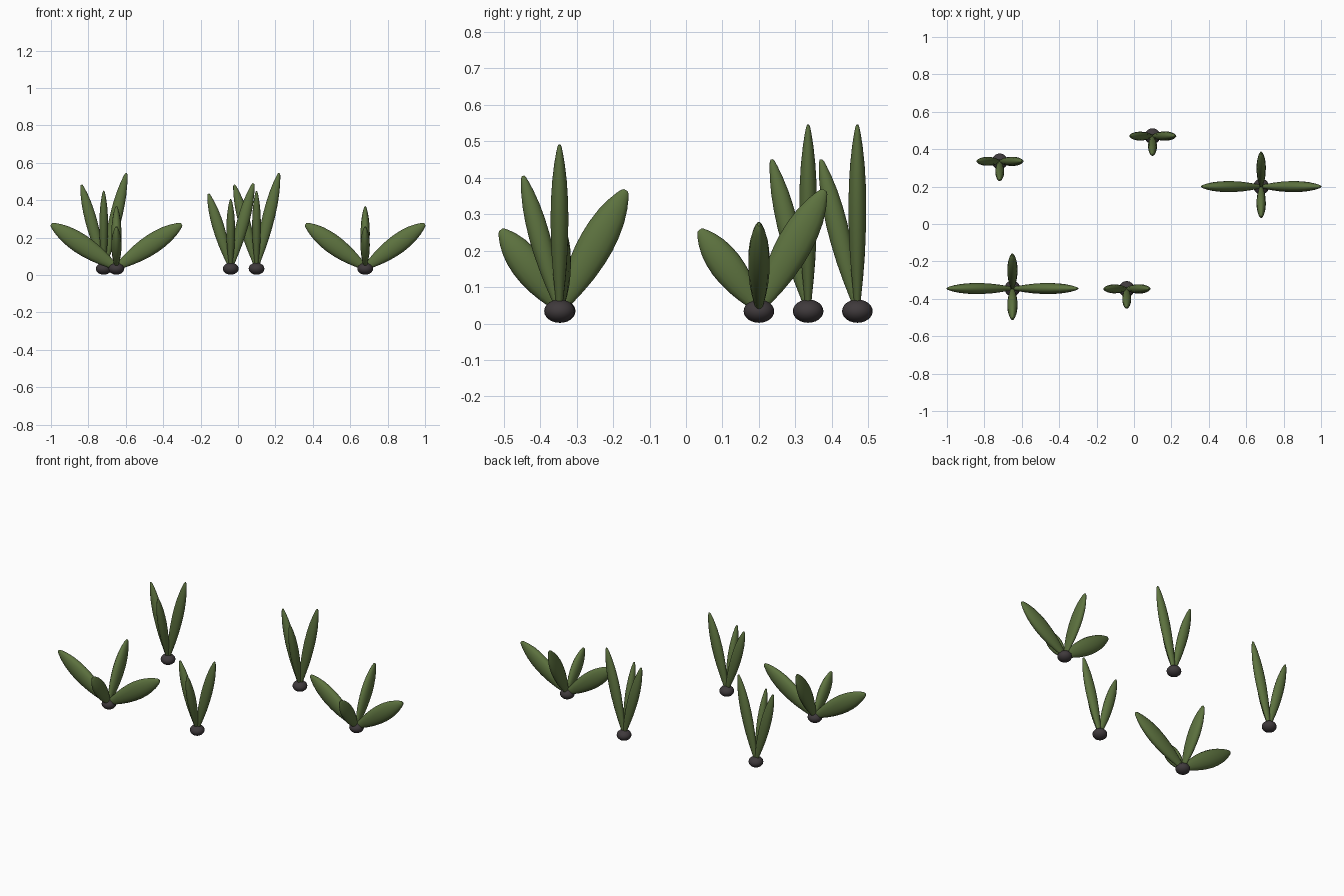
import bpy, bmesh, math
from mathutils import Vector

if "Cube" in bpy.data.objects:
    bpy.data.objects.remove(bpy.data.objects["Cube"])


def material(name, rgb):
    m = bpy.data.materials.new(name)
    m.diffuse_color = (*rgb, 1)
    m.use_nodes = True
    m.node_tree.nodes["Principled BSDF"].inputs["Base Color"].default_value = m.diffuse_color
    return m


GREEN = material("leaf_green", (0.11, 0.17, 0.05))
DARK = material("bulb_dark", (0.05, 0.042, 0.045))
SEG = 14
UP = Vector((0, 0, 1))

# blade outline: fraction along the leaf, fraction of full width
OUTLINE = [(0, .3), (.08, .45), (.2, .68), (.32, .86), (.45, .97), (.56, 1),
           (.67, .95), (.78, .82), (.88, .6), (.95, .38), (.985, .24), (1, .12)]


def leaf(name, base, angle, reach, top, width, thick, bow, scale):
    """Elliptical blade, wide in its vertical plane, from the bulb to its tip."""
    out = Vector((math.cos(angle), math.sin(angle), 0))
    side = UP.cross(out)
    start = Vector((0, 0, 0.04))
    tip = out * reach + UP * top
    along = (tip - start).normalized()
    normal = side.cross(along)
    bm = bmesh.new()
    rings = []
    for t, r in OUTLINE:
        c = start.lerp(tip, t) - normal * (bow * 4 * t * (1 - t))
        ring = []
        for i in range(SEG):
            a = 2 * math.pi * i / SEG
            p = c + normal * (width / 2 * r * math.cos(a)) + side * (thick / 2 * r * math.sin(a))
            ring.append(bm.verts.new((p.x * scale[0], p.y * scale[1], p.z * scale[2])))
        rings.append(ring)
    for a, b in zip(rings, rings[1:]):
        for i in range(SEG):
            j = (i + 1) % SEG
            bm.faces.new((a[i], a[j], b[j], b[i]))
    bm.faces.new(rings[0])
    bm.faces.new(rings[-1])
    bmesh.ops.recalc_face_normals(bm, faces=bm.faces)
    for f in bm.faces:
        f.smooth = len(f.verts) == 4
    me = bpy.data.meshes.new(name)
    bm.to_mesh(me)
    bm.free()
    me.materials.append(GREEN)
    ob = bpy.data.objects.new(name, me)
    ob.location = base
    bpy.context.collection.objects.link(ob)


def bulb(name, base):
    bpy.ops.mesh.primitive_uv_sphere_add(segments=20, ring_count=12, radius=1,
                                         location=(base[0], base[1], 0.034))
    ob = bpy.context.object
    ob.name = name
    ob.scale = (0.042, 0.042, 0.032)
    ob.data.materials.append(DARK)
    bpy.ops.object.shade_smooth()


RIGHT, BACK, LEFT, FRONT = (math.radians(a) for a in (0, 90, 180, 270))

# leaf sets: name, heading, reach, tip height, width, thickness, bow
SPREADING = [("left", LEFT, .349, .272, .106, .06, 0),
             ("right", RIGHT, .349, .272, .106, .06, 0),
             ("front", FRONT, .163, .257, .09, .055, 0),
             ("back", BACK, .18, .366, .097, .055, 0)]
UPRIGHT = [("left", LEFT, .119, .483, .063, .048, 0),
           ("right", RIGHT, .121, .545, .066, .05, 0),
           ("front", FRONT, .1, .45, .058, .048, 0)]

# plants: leaf set, position, leaf scale
PLANTS = [(SPREADING, (-.65, -.345), (1, 1, 1)),
          (SPREADING, (.68, .2), (.914, 1, 1)),
          (UPRIGHT, (-.718, .335), (1, 1, 1)),
          (UPRIGHT, (.099, .47), (1, 1, 1)),
          (UPRIGHT, (-.039, -.347), (1, 1, .9))]

for n, (leaves, (x, y), scale) in enumerate(PLANTS, 1):
    bulb(f"bulb_{n}", (x, y))
    for side, *shape in leaves:
        leaf(f"leaf_{side}_{n}", (x, y, 0), *shape, scale)
